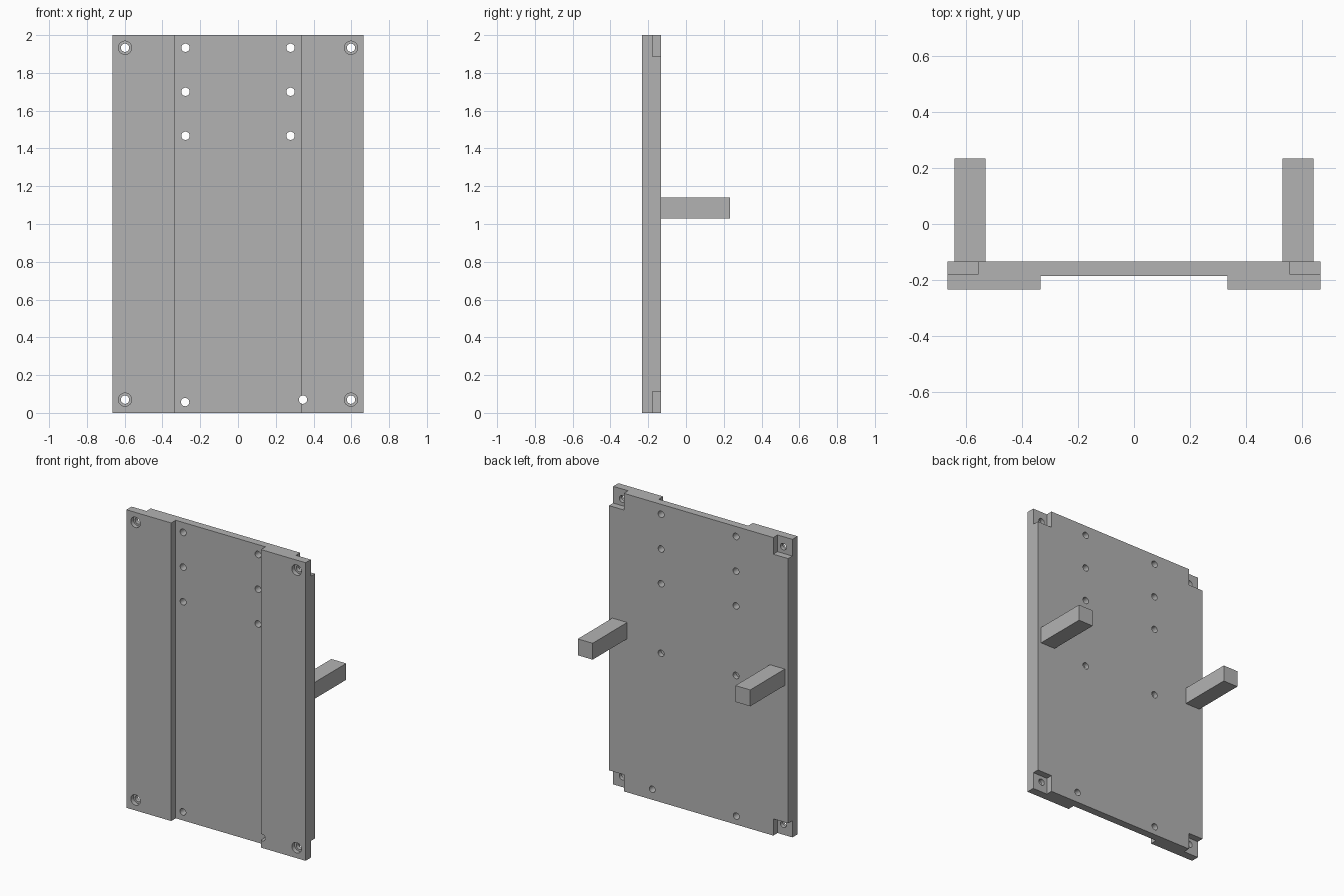
import bpy, bmesh
from math import pi
from mathutils import Matrix

if "Cube" in bpy.data.objects:
    bpy.data.objects.remove(bpy.data.objects["Cube"])

GREY = bpy.data.materials.new("plain grey")
GREY.use_nodes = True
GREY.diffuse_color = (0.45, 0.45, 0.45, 1)
GREY.node_tree.nodes["Principled BSDF"].inputs["Base Color"].default_value = (0.45, 0.45, 0.45, 1)

FRONT, GROOVE, POCKET, BACK, TIP = -0.233, -0.185, -0.178, -0.133, 0.233
W, H, GROOVE_W = 0.665, 2.0, 0.333
PIN = 0.022


def make(name, bm):
    bmesh.ops.recalc_face_normals(bm, faces=bm.faces)
    mesh = bpy.data.meshes.new(name)
    bm.to_mesh(mesh)
    bm.free()
    mesh.materials.append(GREY)
    ob = bpy.data.objects.new(name, mesh)
    bpy.context.collection.objects.link(ob)
    return ob


def box(name, x0, x1, y0, y1, z0, z1):
    bm = bmesh.new()
    bmesh.ops.create_cube(bm, size=1)
    bmesh.ops.scale(bm, vec=(x1 - x0, y1 - y0, z1 - z0), verts=bm.verts)
    bmesh.ops.translate(bm, vec=((x0 + x1) / 2, (y0 + y1) / 2, (z0 + z1) / 2), verts=bm.verts)
    return make(name, bm)


def drill(x, z, r, y0, y1):
    bm = bmesh.new()
    place = Matrix.Translation((x, (y0 + y1) / 2, z)) @ Matrix.Rotation(pi / 2, 4, 'X')
    bmesh.ops.create_cone(bm, cap_ends=True, segments=32, radius1=r, radius2=r,
                          depth=y1 - y0, matrix=place)
    return make("drill", bm)


def cut(target, cutter):
    cutter.hide_render = True
    mod = target.modifiers.new("cut", 'BOOLEAN')
    mod.operation = 'DIFFERENCE'
    mod.solver = 'EXACT'
    mod.object = cutter
    bpy.context.view_layer.objects.active = target
    bpy.ops.object.modifier_apply(modifier=mod.name)
    bpy.data.objects.remove(cutter)


# Back plate: cross-section with a wide shallow groove down the front
half = [(W, BACK), (W, FRONT), (GROOVE_W, FRONT), (GROOVE_W, GROOVE)]
outline = half + [(-x, y) for x, y in reversed(half)]
bm = bmesh.new()
face = bm.faces.new([bm.verts.new((x, y, 0)) for x, y in outline])
top = bmesh.ops.extrude_face_region(bm, geom=[face])["geom"]
bmesh.ops.translate(bm, vec=(0, 0, H), verts=[v for v in top if isinstance(v, bmesh.types.BMVert)])
plate = make("back_plate", bm)

# Corner pockets on the back, with counterbored screw holes
for s in (-1, 1):
    x0, x1 = sorted((s * 0.555, s * 0.75))
    for z0, z1, hole_z in ((-0.1, 0.112, 0.07), (1.888, 2.1, 1.933)):
        cut(plate, box("pocket", x0, x1, POCKET, 0, z0, z1))
        cut(plate, drill(s * 0.598, hole_z, 0.035, -0.4, -0.205))
        cut(plate, drill(s * 0.598, hole_z, PIN, -0.4, 0))

# Through holes
pins = [(s * 0.278, z) for s in (-1, 1) for z in (1.467, 1.7, 1.933)]
for x, z in pins + [(-0.28, 0.057), (0.344, 0.07)]:
    cut(plate, drill(x, z, PIN, -0.4, 0))

# Blind holes in the back
for s in (-1, 1):
    cut(plate, drill(s * 0.278, 1.0, PIN, -0.165, 0))

# Square arms
box("left_arm", 0.53, 0.64, BACK, TIP, 1.03, 1.14)
box("right_arm", -0.64, -0.53, BACK, TIP, 1.03, 1.14)
